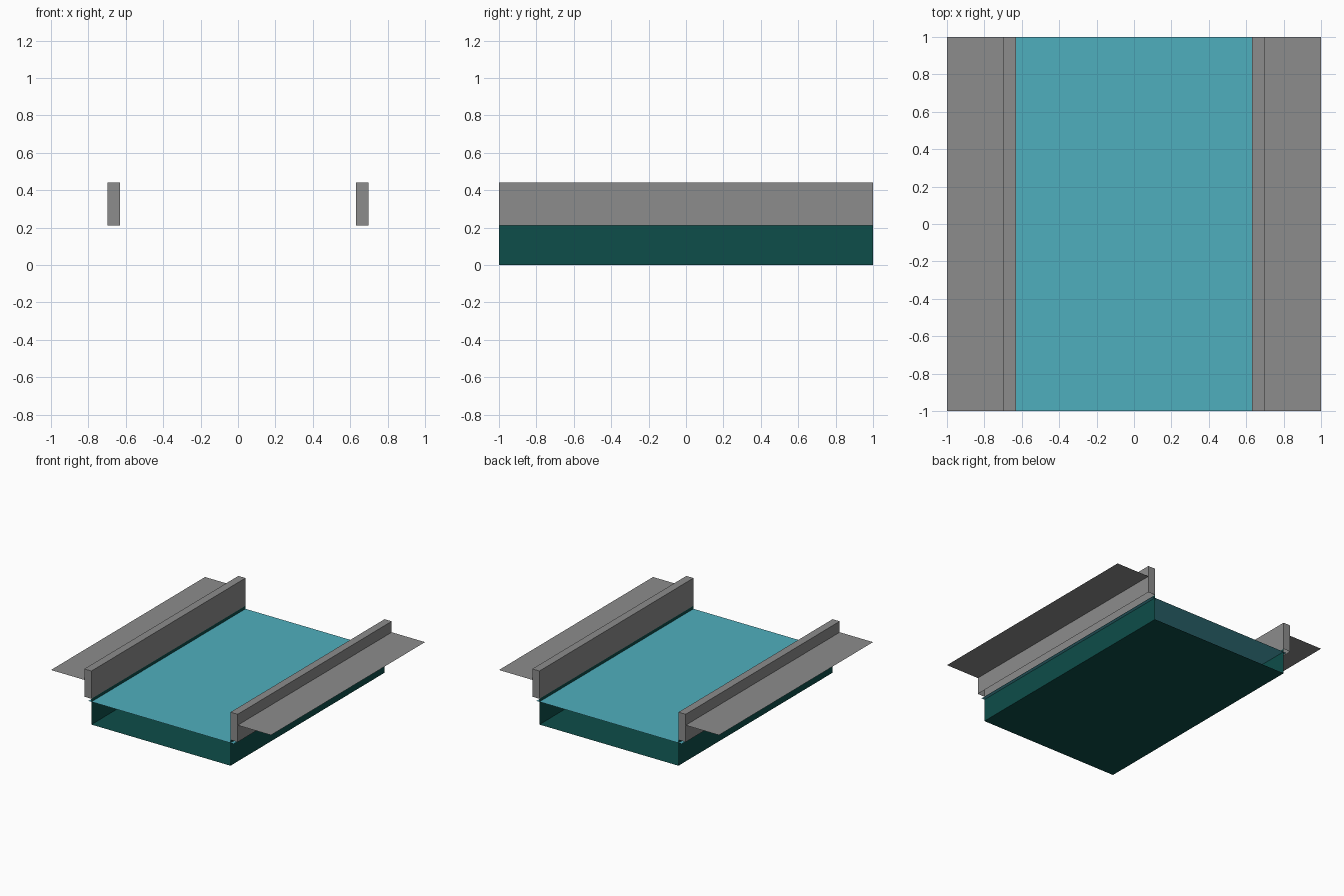
import bpy

if "Cube" in bpy.data.objects:
    bpy.data.objects.remove(bpy.data.objects["Cube"])

L = 1.0            # half length along y
IN, OUT = 0.632, 0.697   # kerb inner / outer x
RIM, TOP = 0.212, 0.44   # kerb bottom / top z


def material(name, rgb):
    m = bpy.data.materials.new(name)
    m.diffuse_color = (*rgb, 1.0)
    m.use_nodes = True
    m.node_tree.nodes["Principled BSDF"].inputs["Base Color"].default_value = m.diffuse_color
    return m


grey = material("concrete grey", (0.262, 0.262, 0.262))
teal = material("deep teal", (0.004, 0.075, 0.067))
blue = material("water blue", (0.078, 0.429, 0.515))


def extrude_profile(name, profile, mat, caps=False):
    """Sweep an open x-z profile along the full length; optionally cap both ends."""
    n = len(profile)
    verts = [(x, y, z) for y in (-L, L) for x, z in profile]
    faces = [(i, i + 1, n + i + 1, n + i) for i in range(n - 1)]
    if caps:
        faces += [tuple(reversed(range(n))), tuple(range(n, 2 * n))]
    mesh = bpy.data.meshes.new(name)
    mesh.from_pydata(verts, [], faces)
    mesh.materials.append(mat)
    mesh.validate()
    obj = bpy.data.objects.new(name, mesh)
    bpy.context.collection.objects.link(obj)
    return obj


# Channel bed: walls and floor, open at both ends and on top
extrude_profile("channel_bed", [(IN, RIM), (IN, 0), (-IN, 0), (-IN, RIM)][::-1], teal)

# Water sheet, slightly wider than the channel
extrude_profile("water", [(0.66, 0.187), (-0.66, 0.187)][::-1], blue)

# Kerbs (open underneath) and pavement sheets, mirrored across x
kerb = [(IN, RIM), (IN, TOP), (OUT, TOP), (OUT, RIM)]
pavement = [(OUT, 0.35), (1.0, 0.35)]
for side, s in (("left", -1), ("right", 1)):
    for part, prof, caps in (("kerb", kerb, True), ("pavement", pavement, False)):
        pts = [(s * x, z) for x, z in prof]
        if s < 0:
            pts.reverse()      # keep normals facing outward
        o = extrude_profile(f"{part}_{side}", pts, grey, caps)
        o.data.flip_normals()


# Make every surface face the visible side: up for sheets, outward for shells
for o in bpy.context.collection.objects:
    up = [p for p in o.data.polygons if abs(p.normal.z) > 0.9]
    want = 1
    if up and up[0].normal.z * want < 0:
        o.data.flip_normals()
